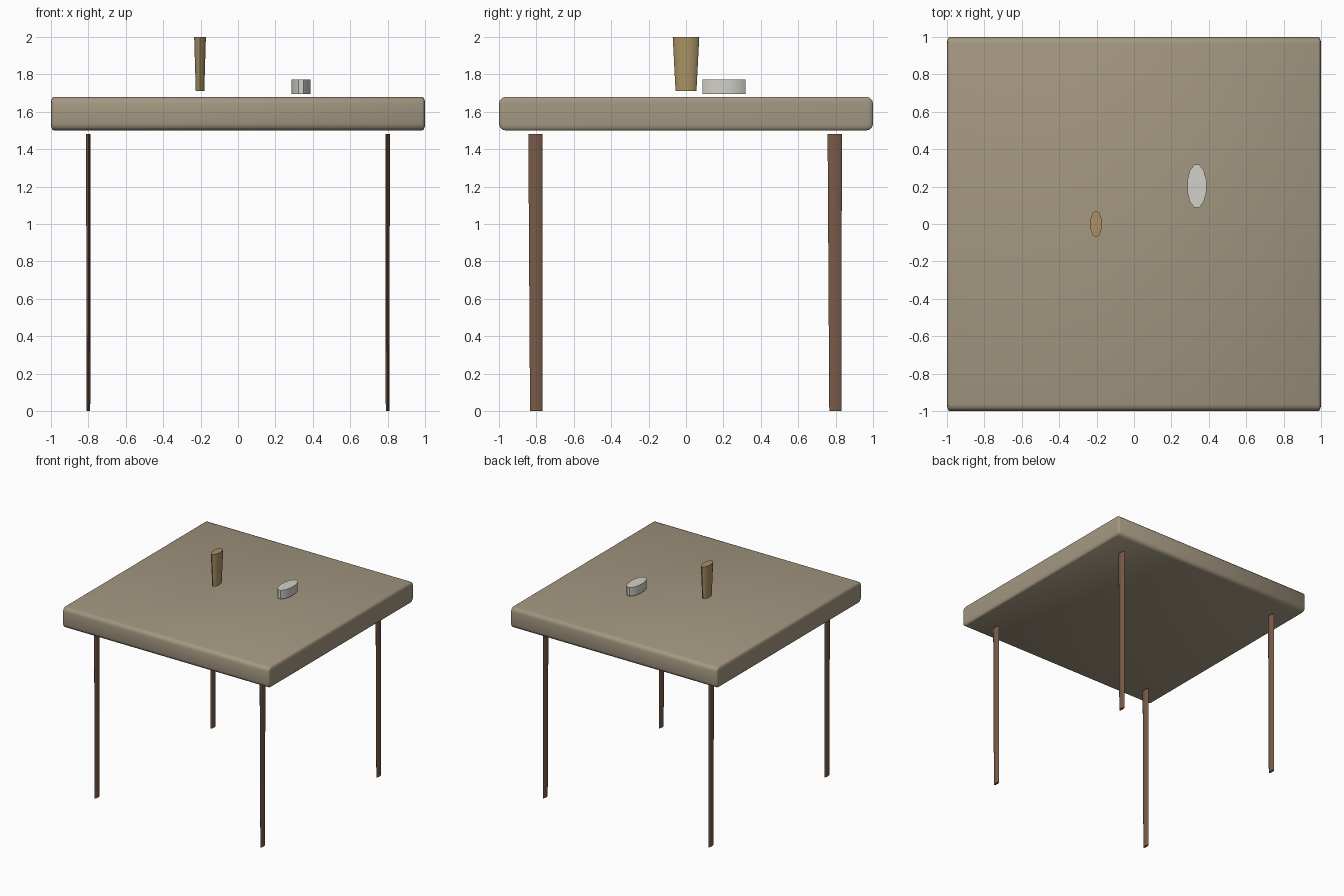
import bpy, bmesh
from math import cos, sin, pi, radians

if "Cube" in bpy.data.objects:
    bpy.data.objects.remove(bpy.data.objects["Cube"])


def material(name, color):
    mat = bpy.data.materials.new(name)
    mat.diffuse_color = (*color, 1)
    mat.use_nodes = True
    mat.node_tree.nodes["Principled BSDF"].inputs["Base Color"].default_value = mat.diffuse_color
    return mat


def finish(name, bm, mat, angle):
    bmesh.ops.recalc_face_normals(bm, faces=bm.faces[:])
    mesh = bpy.data.meshes.new(name)
    bm.to_mesh(mesh)
    bm.free()
    obj = bpy.data.objects.new(name, mesh)
    bpy.context.collection.objects.link(obj)
    mesh.materials.append(mat)
    bpy.ops.object.select_all(action='DESELECT')
    obj.select_set(True)
    bpy.context.view_layer.objects.active = obj
    bpy.ops.object.shade_smooth_by_angle(angle=radians(angle))
    return obj


def oval_prism(name, rings, sides, mat, phase=0.0):
    """Capped oval loft; each ring is (cx, cy, z, radius_x, radius_y)."""
    bm = bmesh.new()
    loops = []
    for cx, cy, z, rx, ry in rings:
        loops.append([bm.verts.new((cx + rx * cos(2 * pi * i / sides + phase),
                                    cy + ry * sin(2 * pi * i / sides + phase), z))
                      for i in range(sides)])
    for a, b in zip(loops, loops[1:]):
        for i in range(sides):
            j = (i + 1) % sides
            bm.faces.new((a[i], a[j], b[j], b[i]))
    bm.faces.new(loops[0])
    bm.faces.new(loops[-1])
    return finish(name, bm, mat, 50)


top_wood = material("top_wood", (0.37, 0.31, 0.22))
leg_wood = material("leg_wood", (0.19, 0.105, 0.065))
tan = material("tan", (0.40, 0.29, 0.13))
white = material("white", (0.65, 0.63, 0.58))

# Tabletop: rounded on every edge, then narrowed along x
SQUASH = 0.4
bm = bmesh.new()
bmesh.ops.create_cube(bm, size=1)
for v in bm.verts:
    v.co.x *= 2 / SQUASH
    v.co.y *= 2
    v.co.z = v.co.z * 0.18 + 1.59
bmesh.ops.bevel(bm, geom=bm.edges[:], offset=0.036, segments=3, profile=0.5,
                affect='EDGES')
for v in bm.verts:
    v.co.x *= SQUASH
finish("tabletop", bm, top_wood, 60)

# Legs: thin oval posts, slightly tapered
for front, y in (("front", -0.8), ("back", 0.8)):
    for side, x in (("left", -0.8), ("right", 0.8)):
        oval_prism(f"{front}_{side}_leg",
                   [(x, y - 0.001, 0, 0.01, 0.033), (x, y - 0.005, 1.48, 0.012, 0.038)],
                   8, leg_wood)

# Cup and dish above the top
oval_prism("cup", [(-0.203, 0, 1.712, 0.024, 0.056), (-0.203, 0, 2.0, 0.033, 0.071)],
           10, tan, pi / 10)
oval_prism("dish", [(0.336, 0.203, 1.696, 0.053, 0.118), (0.336, 0.203, 1.772, 0.053, 0.118)],
           12, white, pi / 12)
